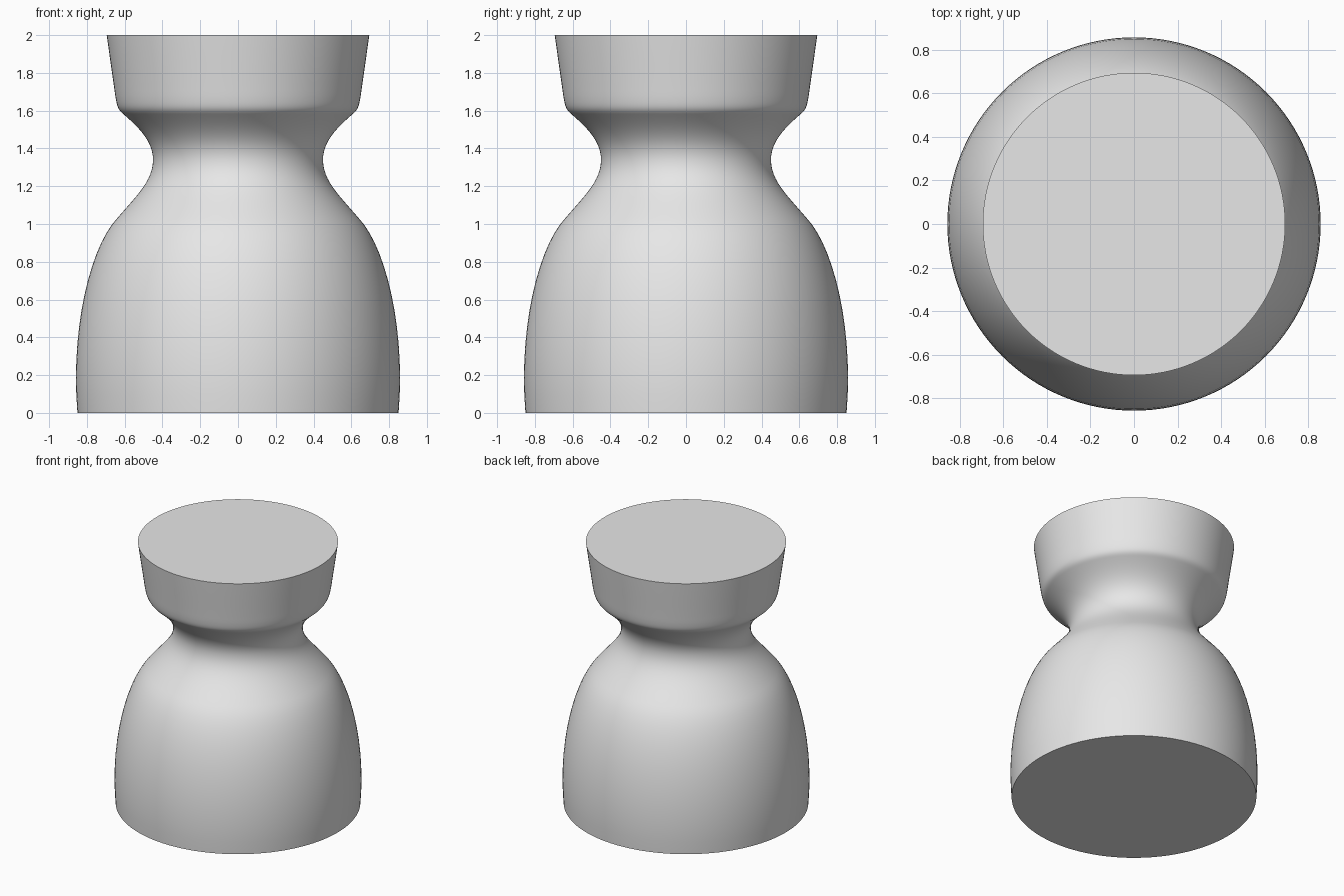
import bpy
import bmesh
import math
from mathutils import Vector
from mathutils.geometry import interpolate_bezier

cube = bpy.data.objects.get("Cube")
if cube:
    bpy.data.objects.remove(cube, do_unlink=True)

SIDES = 128

# Plain grey finish
grey = bpy.data.materials.new("light_grey")
grey.use_nodes = True
colour = (0.8, 0.8, 0.8, 1)
grey.diffuse_color = colour
grey.node_tree.nodes["Principled BSDF"].inputs["Base Color"].default_value = colour

# Outline as curve segments (radius, height): start, two handles, end
segments = [
    [(0.85, 0), (0.885, 0.40), (0.80, 0.82), (0.665, 1.0)],         # bell body
    [(0.665, 1.0), (0.55, 1.14), (0.45, 1.22), (0.45, 1.34)],       # shoulder
    [(0.45, 1.34), (0.45, 1.44), (0.53, 1.515), (0.605, 1.58)],     # neck
    [(0.605, 1.58), (0.635, 1.605), (0.64, 1.62), (0.65, 1.68)],    # rim bend
    [(0.65, 1.68), (0.665, 1.79), (0.68, 1.89), (0.695, 2)],        # flared head
]
profile = [Vector((segments[0][0][0], 0, 0))]
for segment in segments:
    points = [Vector((r, 0, z)) for r, z in segment]
    profile += interpolate_bezier(*points, 14)[1:]

# Turned body: rings joined by quads, closed with flat caps
bm = bmesh.new()
rings = []
for p in profile:
    angles = [math.tau * i / SIDES for i in range(SIDES)]
    rings.append([bm.verts.new((p.x * math.cos(a), p.x * math.sin(a), p.z)) for a in angles])
for low, high in zip(rings, rings[1:]):
    for i in range(SIDES):
        j = (i + 1) % SIDES
        bm.faces.new((low[i], low[j], high[j], high[i]))
bm.faces.new(rings[0][::-1])
bm.faces.new(rings[-1])

mesh = bpy.data.meshes.new("stool_body")
bm.to_mesh(mesh)
bm.free()
mesh.materials.append(grey)
body = bpy.data.objects.new("stool_body", mesh)
bpy.context.collection.objects.link(body)

# Smooth sides with crisp cap edges
bpy.context.view_layer.objects.active = body
body.select_set(True)
bpy.ops.object.shade_smooth_by_angle(angle=math.radians(35))
